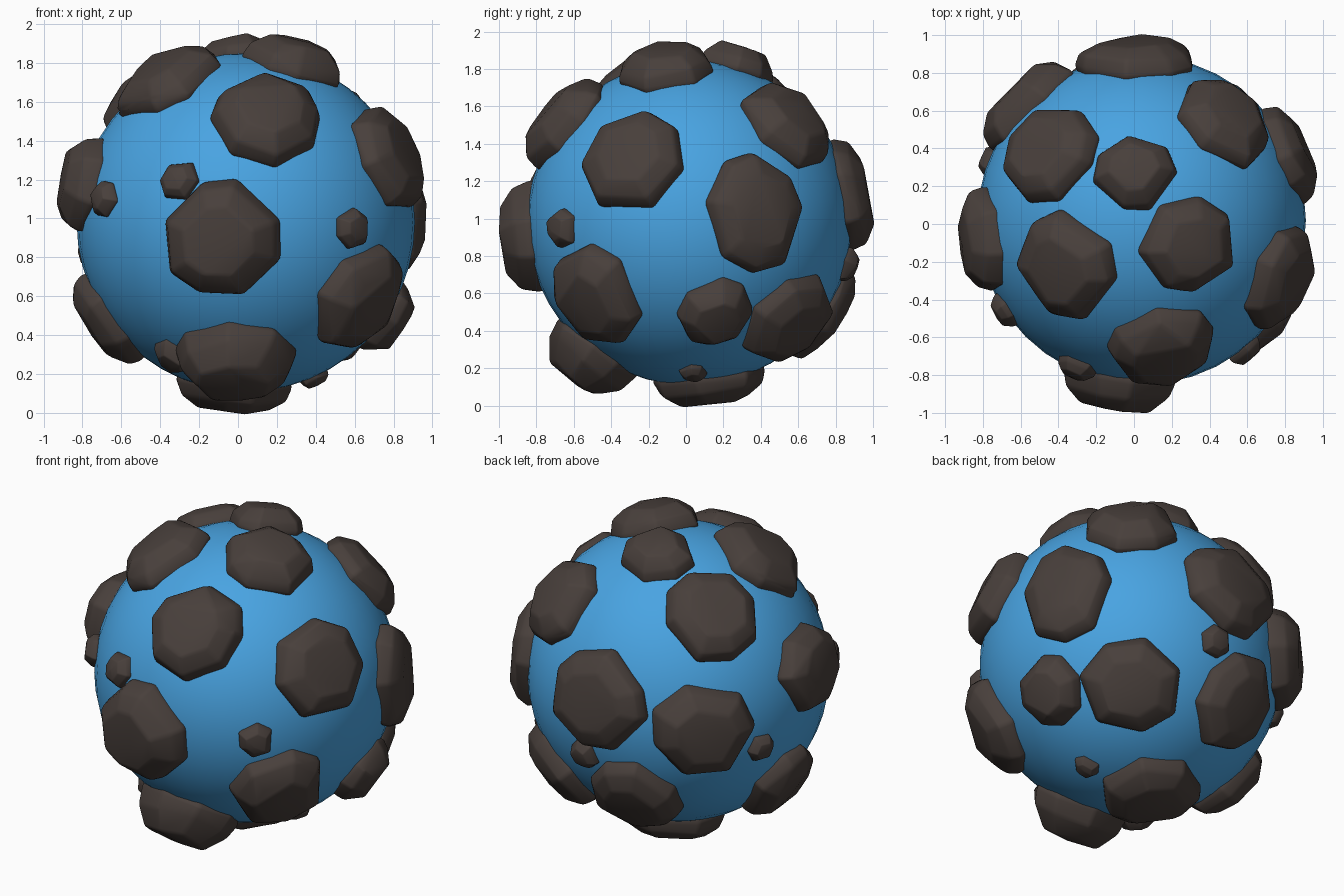
import bpy, bmesh, math, random
from mathutils import Vector

if "Cube" in bpy.data.objects:
    bpy.data.objects.remove(bpy.data.objects["Cube"])

random.seed(7)
CENTER = Vector((0.04, 0.02, 0.98))
R = 0.87


def material(name, rgb):
    m = bpy.data.materials.new(name)
    m.diffuse_color = (*rgb, 1)
    m.use_nodes = True
    m.node_tree.nodes["Principled BSDF"].inputs["Base Color"].default_value = m.diffuse_color
    return m


blue = material("blue", (0.066, 0.37, 0.76))
brown = material("dark brown stone", (0.065, 0.05, 0.044))


def add_object(name, bm, mat):
    mesh = bpy.data.meshes.new(name)
    bm.to_mesh(mesh)
    bm.free()
    mesh.materials.append(mat)
    mesh.shade_smooth()
    ob = bpy.data.objects.new(name, mesh)
    bpy.context.collection.objects.link(ob)
    return ob


def rock(name, pos, half_w, half_h, rise, sides):
    """Faceted stone sitting on the ball; pos is its approximate middle."""
    n = (Vector(pos) - CENTER).normalized()
    east = Vector((0, 0, 1)).cross(n)
    if abs(n.z) > 0.9:                       # near the poles use x and y axes
        east = Vector((1, 0, 0)) - n * n.x
    east.normalize()
    north = n.cross(east)
    r = (half_w + half_h) / 2
    drop = r * r / (2 * R)
    # (outline scale, height above the tangent plane)
    rings = ((0.9, -drop - 0.35 * r), (1.05, -drop * 0.8),
             (0.96, rise * 0.33), (0.64, rise * 0.88))
    phase = random.uniform(0, math.tau)
    angles = [phase + (i + random.uniform(-0.2, 0.2)) * math.tau / sides for i in range(sides)]
    outline = [random.uniform(0.98, 1.06) for _ in angles]
    bm = bmesh.new()
    for scale, height in rings:
        for a, k in zip(angles, outline):
            s = scale * k * random.uniform(0.97, 1.03)
            h = height + random.uniform(-0.1, 0.1) * rise
            bm.verts.new(CENTER + n * (R + h) + east * math.cos(a) * s * half_w
                         + north * math.sin(a) * s * half_h)
    bm.verts.new(CENTER + n * (R + rise) + east * random.uniform(-.2, .2) * r
                 + north * random.uniform(-.2, .2) * r)
    bmesh.ops.convex_hull(bm, input=bm.verts)
    inside = [v for v in bm.verts if not v.link_faces]
    bmesh.ops.delete(bm, geom=inside, context='VERTS')
    bmesh.ops.dissolve_limit(bm, angle_limit=math.radians(7), verts=bm.verts, edges=bm.edges)
    bmesh.ops.recalc_face_normals(bm, faces=bm.faces)
    ob = add_object(name, bm, brown)
    bev = ob.modifiers.new("worn_edges", 'BEVEL')
    bev.width = 0.06 * r
    bev.segments = 2
    bev.limit_method = 'ANGLE'
    bev.angle_limit = math.radians(15)


# Ball
bm = bmesh.new()
bmesh.ops.create_uvsphere(bm, u_segments=40, v_segments=24, radius=R)
bmesh.ops.translate(bm, verts=bm.verts, vec=CENTER)
add_object("ball", bm, blue)

# Large stones: x, y, z, half width, half height, rise
large = [
    (-0.09, -0.90, 0.89, 0.30, 0.29, 0.15),
    (0.15, -0.63, 1.50, 0.28, 0.27, 0.125),
    (-0.02, -0.53, 0.24, 0.29, 0.25, 0.19),
    (0.61, -0.47, 0.60, 0.27, 0.28, 0.125),
    (-0.35, -0.22, 1.68, 0.28, 0.27, 0.11),
    (-0.83, -0.09, 1.19, 0.275, 0.25, 0.12),
    (-0.68, 0.03, 0.47, 0.24, 0.27, 0.115),
    (0.77, 0.16, 0.48, 0.20, 0.20, 0.12),
    (0.79, -0.28, 1.32, 0.28, 0.28, 0.11),
    (0.85, 0.39, 1.04, 0.26, 0.31, 0.09),
    (0.47, 0.54, 1.50, 0.27, 0.27, 0.115),
    (0.29, -0.11, 1.80, 0.26, 0.25, 0.125),
    (0.00, 0.28, 1.85, 0.21, 0.20, 0.115),
    (0.01, 0.90, 1.13, 0.30, 0.29, 0.105),
    (-0.48, 0.39, 1.63, 0.27, 0.28, 0.11),
    (-0.58, 0.64, 1.00, 0.29, 0.29, 0.12),
    (-0.17, 0.76, 0.47, 0.26, 0.28, 0.11),
    (0.50, 0.57, 0.43, 0.28, 0.26, 0.12),
    (-0.02, 0.14, 0.07, 0.28, 0.29, 0.112),
]
for i, (x, y, z, w, h, rise) in enumerate(large):
    rock(f"large_stone_{i + 1}", (x, y, z), w, h, rise, random.choice((7, 8)))

# Small stones: x, y, z, half size
small = [
    (-0.31, -0.77, 1.20, 0.105),
    (0.59, -0.66, 0.95, 0.105),
    (-0.69, -0.46, 1.10, 0.095),
    (-0.37, -0.42, 0.22, 0.11),
    (0.40, 0.04, 0.16, 0.075),
    (0.11, 0.87, 0.75, 0.095),
    (-0.77, 0.34, 0.82, 0.085),
]
for i, (x, y, z, s) in enumerate(small):
    rock(f"small_stone_{i + 1}", (x, y, z), s, s, 0.65 * s, 6)
